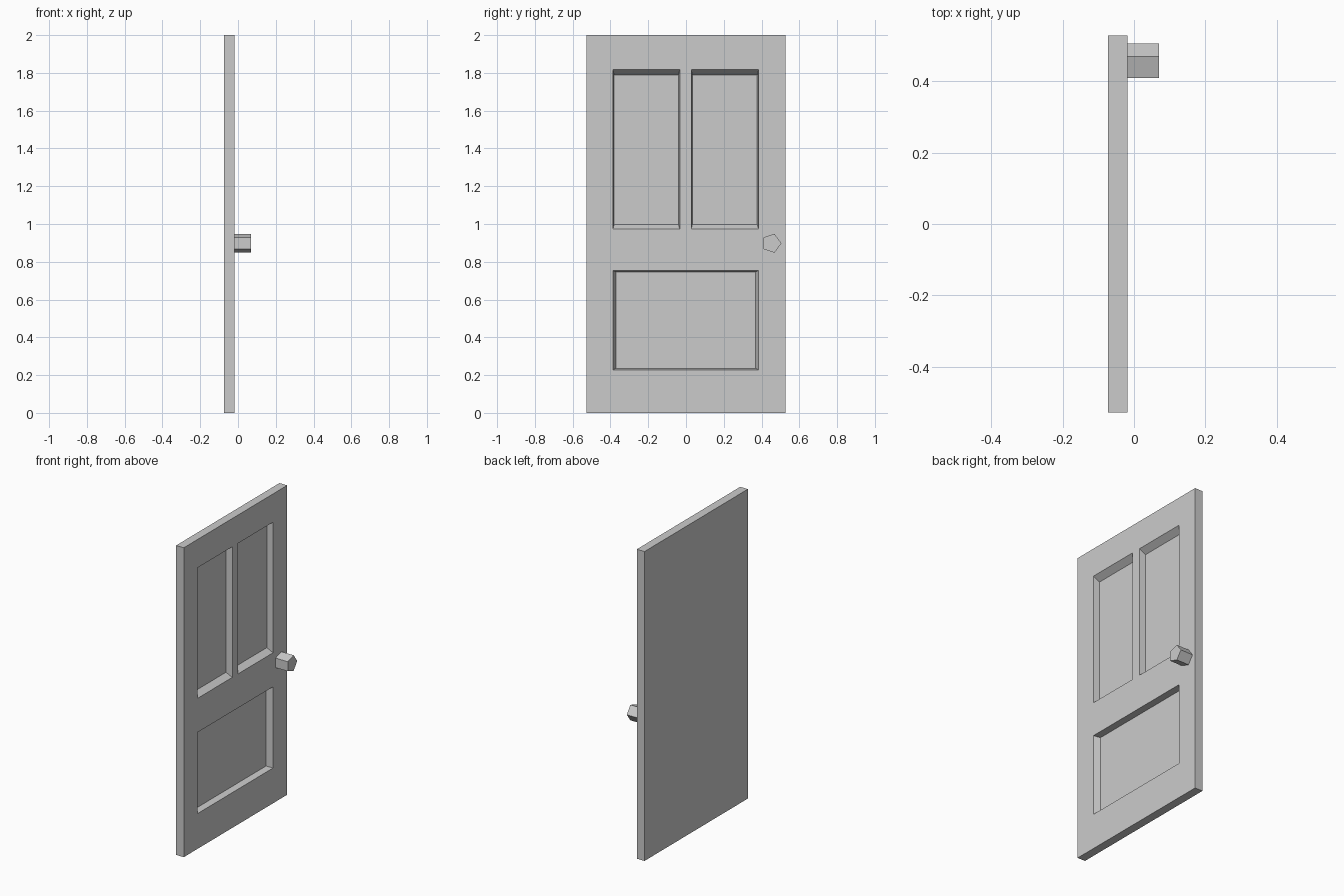
import bpy, bmesh, math

if "Cube" in bpy.data.objects:
    bpy.data.objects.remove(bpy.data.objects["Cube"])

BACK, FRONT, DEPTH = -0.073, -0.018, 0.04


def make_object(name, bm):
    bmesh.ops.recalc_face_normals(bm, faces=bm.faces)
    mesh = bpy.data.meshes.new(name)
    bm.to_mesh(mesh)
    bm.free()
    obj = bpy.data.objects.new(name, mesh)
    bpy.context.collection.objects.link(obj)
    return obj


def prism(name, x0, loop0, x1, loop1):
    """Solid joining two (y, z) outlines at x0 and x1."""
    bm = bmesh.new()
    a = [bm.verts.new((x0, y, z)) for y, z in loop0]
    b = [bm.verts.new((x1, y, z)) for y, z in loop1]
    bm.faces.new(a)
    bm.faces.new(b)
    n = len(a)
    for i in range(n):
        j = (i + 1) % n
        bm.faces.new((a[i], a[j], b[j], b[i]))
    return make_object(name, bm)


def rect(y0, y1, z0, z1):
    return [(y0, z0), (y1, z0), (y1, z1), (y0, z1)]


# Door slab
slab = rect(-0.528, 0.528, 0, 2)
door = prism("door_slab", BACK, slab, FRONT, slab)

# Recessed panels with sloped sides: outer rectangle, inner rectangle
panels = {
    "upper_left_panel": ((-0.387, -0.033, 0.973, 1.817), (-0.380, -0.040, 0.998, 1.789)),
    "upper_right_panel": ((0.028, 0.384, 0.973, 1.817), (0.034, 0.377, 0.998, 1.789)),
    "lower_panel": ((-0.387, 0.384, 0.228, 0.753), (-0.370, 0.369, 0.236, 0.747)),
}
for name, (outer, inner) in panels.items():
    # Continue the slope a little past the door face for a clean cut
    beyond = [o + 0.5 * (o - i) for o, i in zip(outer, inner)]
    cutter = prism(name + "_cutter", FRONT - DEPTH, rect(*inner),
                   FRONT + 0.5 * DEPTH, rect(*beyond))
    cutter.hide_render = True
    cutter.hide_set(True)
    cutter.display_type = 'WIRE'
    mod = door.modifiers.new(name, 'BOOLEAN')
    mod.operation = 'DIFFERENCE'
    mod.solver = 'EXACT'
    mod.object = cutter

# Five-sided knob
knob = [(0.452 + 0.0530 * math.cos(i * math.tau / 5),
         0.898 + 0.0525 * math.sin(i * math.tau / 5)) for i in range(5)]
prism("door_knob", FRONT, knob, 0.07, knob)
